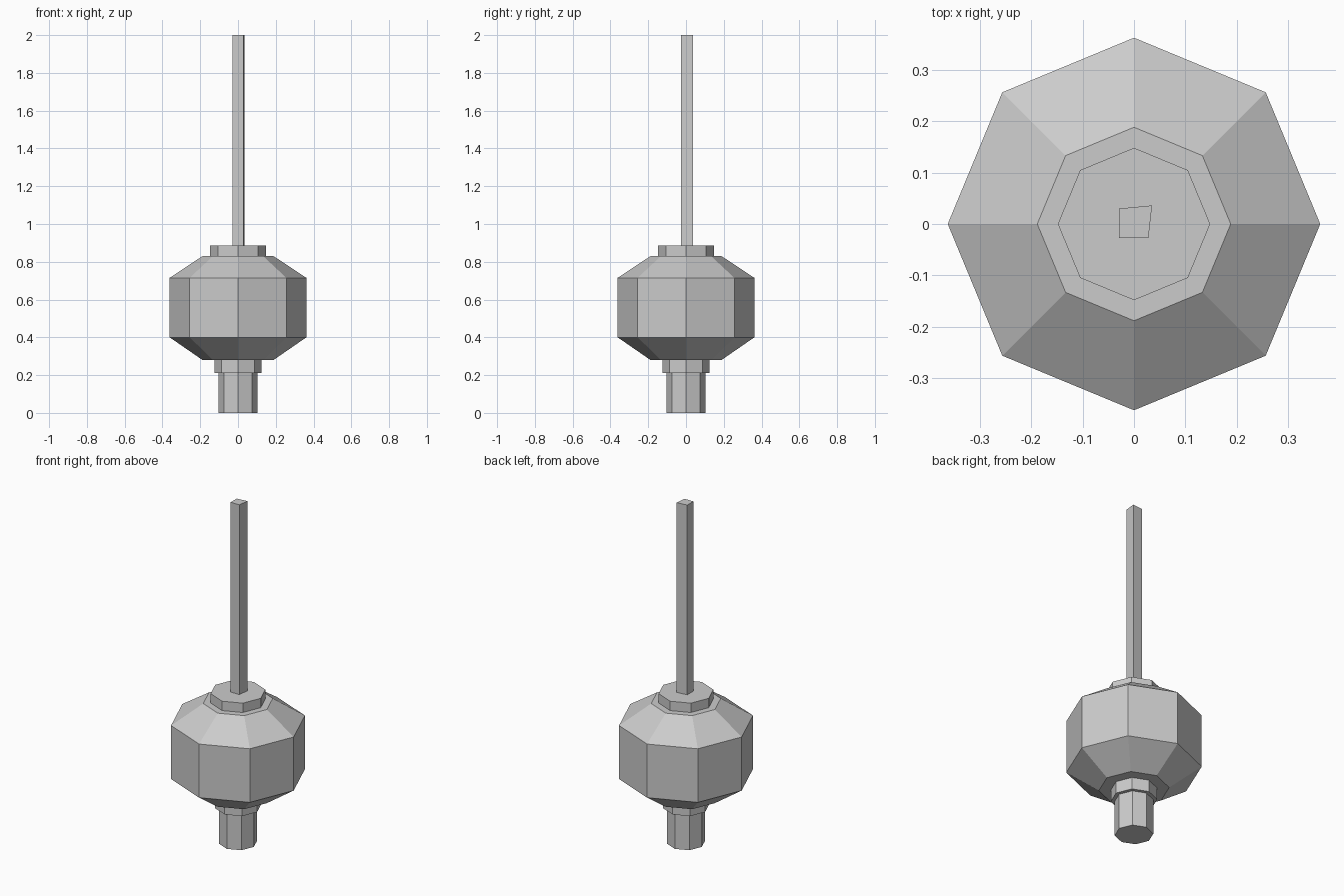
import bpy
import bmesh
from math import cos, sin, tau

default_cube = bpy.data.objects.get("Cube")
if default_cube:
    bpy.data.objects.remove(default_cube, do_unlink=True)

# One plain grey for every part
grey = bpy.data.materials.new("light_grey")
grey.use_nodes = True
colour = (0.6, 0.6, 0.6, 1)
grey.diffuse_color = colour
grey.node_tree.nodes["Principled BSDF"].inputs["Base Color"].default_value = colour


def loft(name, sections):
    """Build a closed flat-shaded solid from stacked (outline, z) sections."""
    bm = bmesh.new()
    rings = [[bm.verts.new((x, y, z)) for x, y in outline] for outline, z in sections]
    bm.faces.new(rings[0][::-1])
    bm.faces.new(rings[-1])
    count = len(rings[0])
    for low, high in zip(rings, rings[1:]):
        for i in range(count):
            j = (i + 1) % count
            bm.faces.new((low[i], low[j], high[j], high[i]))
    bmesh.ops.recalc_face_normals(bm, faces=bm.faces)
    mesh = bpy.data.meshes.new(name)
    bm.to_mesh(mesh)
    bm.free()
    mesh.materials.append(grey)
    bpy.context.collection.objects.link(bpy.data.objects.new(name, mesh))


def octagon(radius):
    return [(radius * cos(tau * i / 8), radius * sin(tau * i / 8)) for i in range(8)]


def turned(name, profile):
    loft(name, [(octagon(r), z) for r, z in profile])


# Eight-sided parts, from the ground up
turned("foot", [(0.103, 0), (0.103, 0.21)])
turned("lower_neck", [(0.124, 0.21), (0.124, 0.28)])
turned("body", [(0.188, 0.28), (0.362, 0.4), (0.362, 0.715), (0.188, 0.83)])
turned("upper_collar", [(0.148, 0.83), (0.148, 0.885)])

# Slightly uneven four-sided rod
rod = [(-0.029, -0.027), (0.028, -0.027), (0.035, 0.036), (-0.029, 0.03)]
loft("rod", [(rod, 0.885), (rod, 2.0)])
